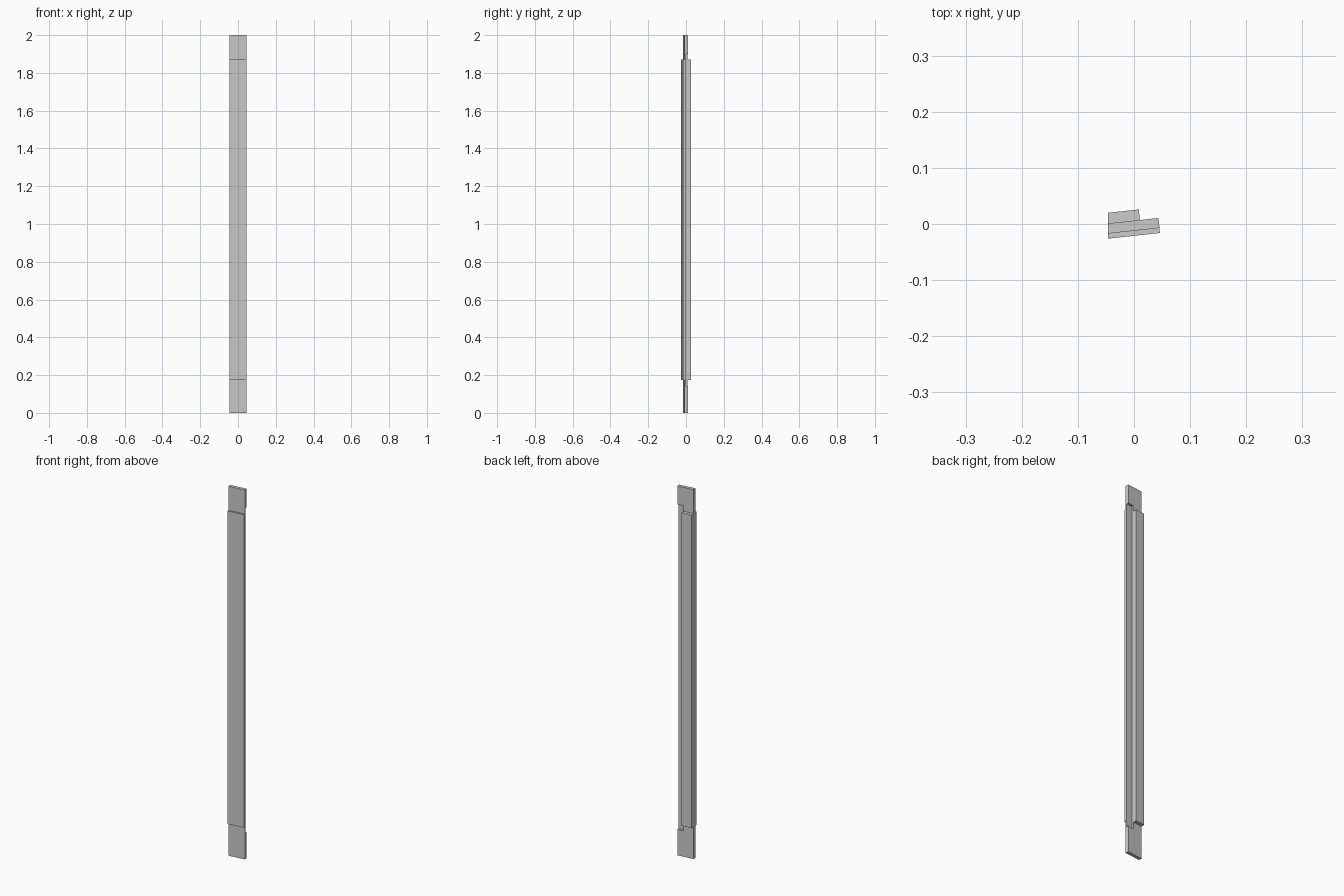
import bpy, bmesh

if "Cube" in bpy.data.objects:
    bpy.data.objects.remove(bpy.data.objects["Cube"])

SLOPE = 0.108      # the board is turned slightly about z
LEFT = -0.046      # left ends are trimmed flush along this plane


def slab(name, front, back, right, z0, z1, left=LEFT):
    """Upright slab; front/back are y values at the left plane, right is x at the front corner."""
    def y_at(c, x):
        return c + SLOPE * (x - LEFT)
    right_back = right - SLOPE * (back - front)
    outline = [(left, y_at(front, left)), (right, y_at(front, right)),
               (right_back, y_at(back, right_back)), (left, y_at(back, left))]
    bm = bmesh.new()
    base = bm.faces.new([bm.verts.new((x, y, z0)) for x, y in outline])
    top = bmesh.ops.extrude_face_region(bm, geom=[base])["geom"]
    bmesh.ops.translate(bm, vec=(0, 0, z1 - z0),
                        verts=[g for g in top if isinstance(g, bmesh.types.BMVert)])
    bmesh.ops.recalc_face_normals(bm, faces=bm.faces)
    mesh = bpy.data.meshes.new(name)
    bm.to_mesh(mesh)
    bm.free()
    obj = bpy.data.objects.new(name, mesh)
    bpy.context.collection.objects.link(obj)
    return obj


# Full-height core whose ends form the tenons
core = slab("core_with_tenons", -0.017, 0.001, 0.0455, 0, 2)

# Long rebate along the right rear edge of the core
cutter = slab("rebate_cutter", -0.011, 0.02, 0.08, 0.14, 1.90, left=0.0095)
cutter.hide_render = True
cutter.hide_viewport = True
cut = core.modifiers.new("rebate", 'BOOLEAN')
cut.operation = 'DIFFERENCE'
cut.solver = 'EXACT'
cut.object = cutter

# Front facing board and narrower rear board between the shoulders
slab("front_board", -0.026, -0.017, 0.0462, 0.175, 1.87)
slab("rear_board", 0.001, 0.020, 0.0105, 0.175, 1.87)
